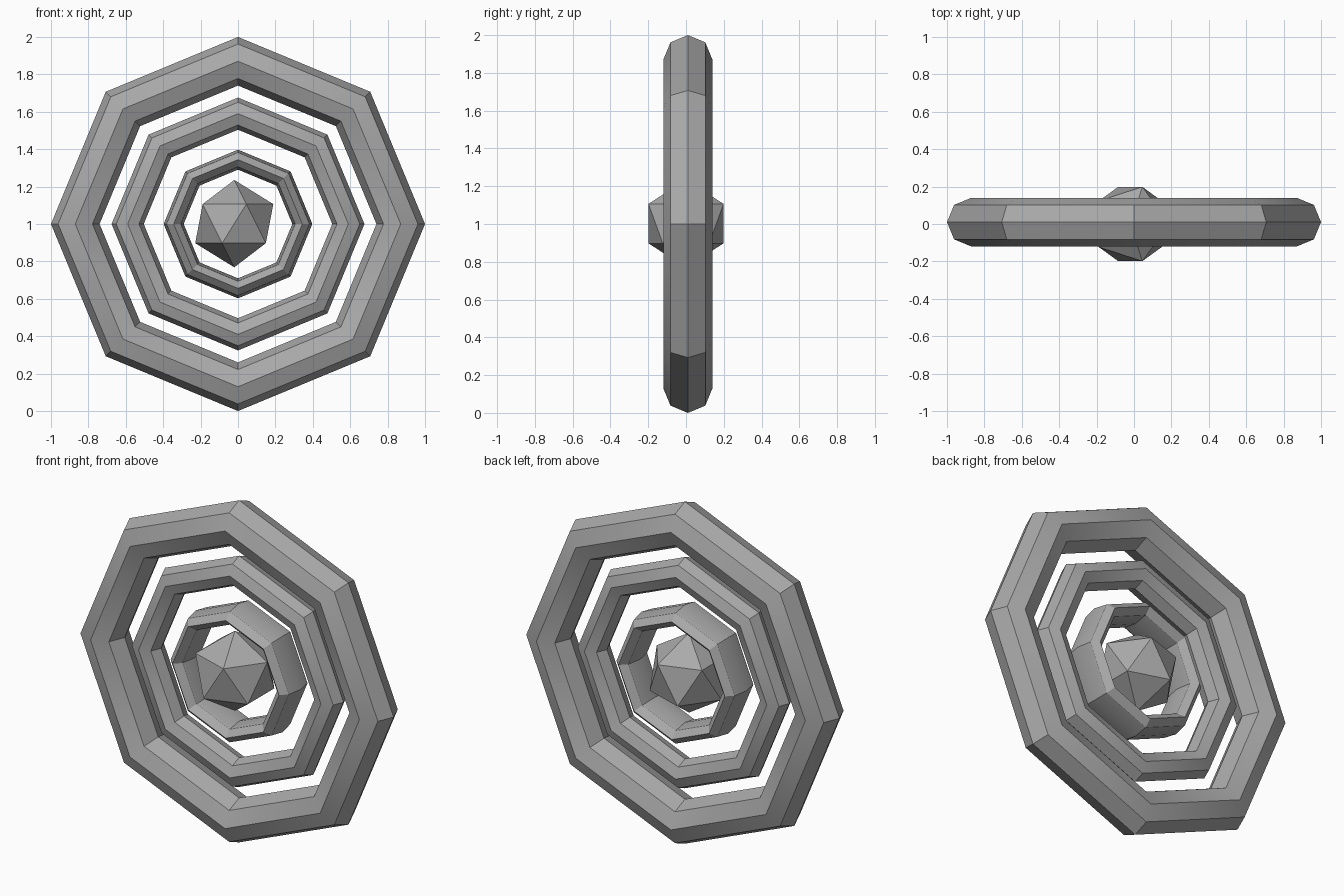
import bpy
from math import radians

# Remove the default cube
cube = bpy.data.objects.get("Cube")
if cube:
    bpy.data.objects.remove(cube, do_unlink=True)

# Single grey material
GREY = (0.4, 0.4, 0.4, 1.0)
grey = bpy.data.materials.new("plain_grey")
grey.use_nodes = True
grey.diffuse_color = GREY
grey.node_tree.nodes["Principled BSDF"].inputs["Base Color"].default_value = GREY


def add_ring(name, major, minor, depth):
    """Upright eight-sided ring whose tube section reaches `depth` front and back."""
    bpy.ops.mesh.primitive_torus_add(
        major_segments=8, minor_segments=8,
        major_radius=major, minor_radius=minor,
        location=(0, 0.01, 1), rotation=(radians(90), 0, 0))
    ring = bpy.context.active_object
    ring.name = name
    ring.scale.z = depth / minor
    bpy.ops.object.transform_apply(location=False, rotation=True, scale=True)
    bpy.ops.object.shade_smooth_by_angle(angle=radians(30))
    ring.data.materials.clear()
    ring.data.materials.append(grey)


# Three concentric rings, the inner one stretched into a band
add_ring("outer_ring", 0.87, 0.13, 0.13)
add_ring("middle_ring", 0.59, 0.086, 0.086)
add_ring("inner_ring", 0.344, 0.0535, 0.123)

# Faceted core
bpy.ops.mesh.primitive_ico_sphere_add(
    subdivisions=1, radius=0.2335, location=(-0.02, 0, 1.002))
core = bpy.context.active_object
core.name = "core"
core.data.materials.append(grey)
bpy.ops.object.shade_flat()
